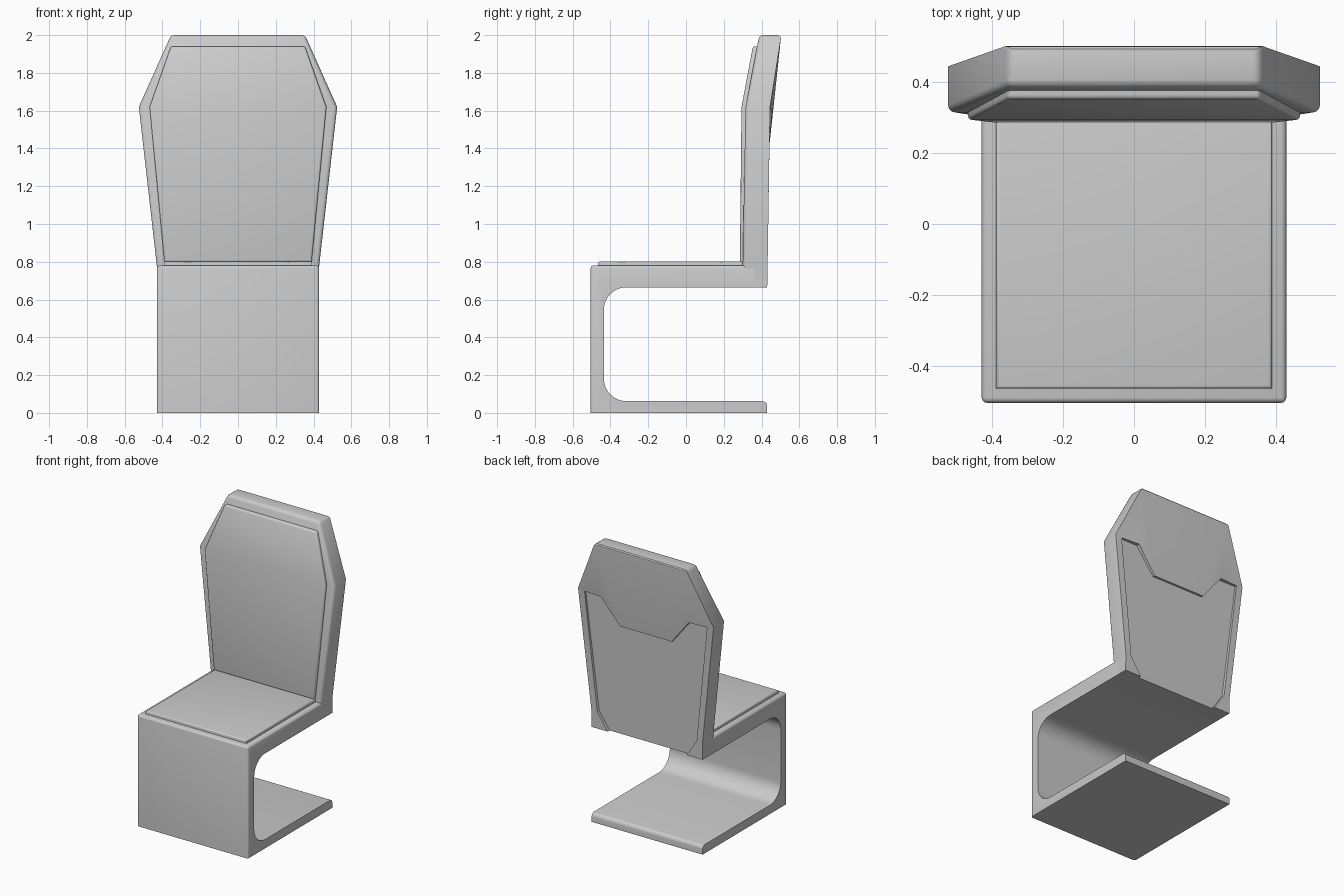
import bpy, bmesh, math
from mathutils import Matrix

if "Cube" in bpy.data.objects:
    bpy.data.objects.remove(bpy.data.objects["Cube"])


def finish(bm, name, bevel_test=None, width=0.015):
    """Round the sharp edges picked by bevel_test and make the object."""
    bmesh.ops.recalc_face_normals(bm, faces=bm.faces[:])
    bm.normal_update()
    if bevel_test:
        picked = [e for e in bm.edges
                  if e.calc_face_angle(0) > 0.5 and bevel_test(e)]
        bmesh.ops.bevel(bm, geom=picked, offset=width, segments=3,
                        profile=0.5, affect='EDGES')
    mesh = bpy.data.meshes.new(name)
    bm.to_mesh(mesh)
    bm.free()
    obj = bpy.data.objects.new(name, mesh)
    bpy.context.collection.objects.link(obj)
    return obj


def smooth(obj):
    bpy.ops.object.select_all(action='DESELECT')
    obj.select_set(True)
    bpy.context.view_layer.objects.active = obj
    bpy.ops.object.shade_smooth_by_angle(angle=math.radians(32))


def mid(e):
    return (e.verts[0].co + e.verts[1].co) / 2


def slab(name, rows, width, kink=None):
    """Upright slab from rows of (z, half width, front y, back y)."""
    bm = bmesh.new()
    v = [[bm.verts.new(p) for p in
          ((-w, f, z), (w, f, z), (w, b, z), (-w, b, z))]
         for z, w, f, b in rows]
    front = {p for r in v for p in r[:2]}
    top_z = rows[-1][0]
    bm.faces.new(v[0])
    bm.faces.new(v[-1])
    n = len(v) - 1
    for i in range(n):
        for s in range(4):
            if s == 2 and kink and i >= n - 2:
                continue
            t = (s + 1) % 4
            bm.faces.new((v[i][s], v[i][t], v[i + 1][t], v[i + 1][s]))
    if kink:  # rear face folds along a central line with slanted ends
        x, y, z = kink
        r, l = bm.verts.new((x, y, z)), bm.verts.new((-x, y, z))
        low, wide, top = v[-3], v[-2], v[-1]
        bm.faces.new((low[3], low[2], wide[2], r, l, wide[3]))
        bm.faces.new((l, r, top[2], top[3]))
        bm.faces.new((r, wide[2], top[2]))
        bm.faces.new((wide[3], l, top[3]))
    return finish(bm, name, lambda e: all(p in front for p in e.verts)
                  or all(p.co.z > top_z - 0.001 for p in e.verts), width)


# Cantilever frame: C-shaped side profile (y, z) extruded across x
def arc(cy, cz, r, a0, a1, n=10):
    return [(cy + r * math.cos(math.radians(a0 + (a1 - a0) * i / n)),
             cz + r * math.sin(math.radians(a0 + (a1 - a0) * i / n)))
            for i in range(n + 1)]


profile = ([(-0.505, 0), (0.43, 0)] + arc(0.405, 0.037, 0.025, 0, 90, 4)
           + arc(-0.315, 0.182, 0.12, 270, 180)
           + arc(-0.315, 0.545, 0.12, 180, 90)
           + [(0.36, 0.665), (0.36, 0.78), (-0.505, 0.78)])
bm = bmesh.new()
face = bm.faces.new([bm.verts.new((-0.43, y, z)) for y, z in profile])
ext = bmesh.ops.extrude_face_region(bm, geom=[face])
for g in ext['geom']:
    if isinstance(g, bmesh.types.BMVert):
        g.co.x = 0.43
frame = finish(bm, "seat_frame",
               lambda e: (mid(e).z > 0.77 and mid(e).y < 0.35)
               or (mid(e).y < -0.5 and mid(e).z > 0.01), 0.015)
smooth(frame)

# Seat pad
bm = bmesh.new()
bmesh.ops.create_cube(bm, size=1, matrix=Matrix.Translation((0, -0.0775, 0.78))
                      @ Matrix.Diagonal((0.78, 0.775, 0.044, 1)))
smooth(finish(bm, "seat_pad", lambda e: mid(e).z > 0.79, 0.01))

# Backrest shell
back = slab("backrest", [(0.665, 0.43, 0.30, 0.43), (0.78, 0.43, 0.30, 0.432),
                         (1.62, 0.525, 0.315, 0.445), (2.0, 0.355, 0.388, 0.505)],
            0.02, kink=(0.2, 0.443, 1.43))

# Shallow recess in the rear of the backrest, open at the bottom
half = [(0.305, 0.60), (0.305, 0.665), (0.385, 0.785),
        (0.475, 1.61), (0.34, 1.61), (0.20, 1.435)]
outline = half + [(-x, z) for x, z in reversed(half)]
bm = bmesh.new()
face = bm.faces.new([bm.verts.new((x, 0.408 + (z - 0.665) * 0.025, z))
                     for x, z in outline])
ext = bmesh.ops.extrude_face_region(bm, geom=[face])
for g in ext['geom']:
    if isinstance(g, bmesh.types.BMVert):
        g.co.y = 0.6
cutter = finish(bm, "recess_cutter")
cutter.hide_render = True
mod = back.modifiers.new("recess", 'BOOLEAN')
mod.operation = 'DIFFERENCE'
mod.solver = 'EXACT'
mod.object = cutter
bpy.context.view_layer.objects.active = back
bpy.ops.object.modifier_apply(modifier=mod.name)
bpy.data.objects.remove(cutter)
smooth(back)

# Backrest pad
smooth(slab("backrest_pad", [(0.80, 0.39, 0.285, 0.33), (1.62, 0.468, 0.294, 0.345),
                             (1.94, 0.355, 0.354, 0.405)], 0.01))
for obj in bpy.data.objects:
    obj.select_set(False)
